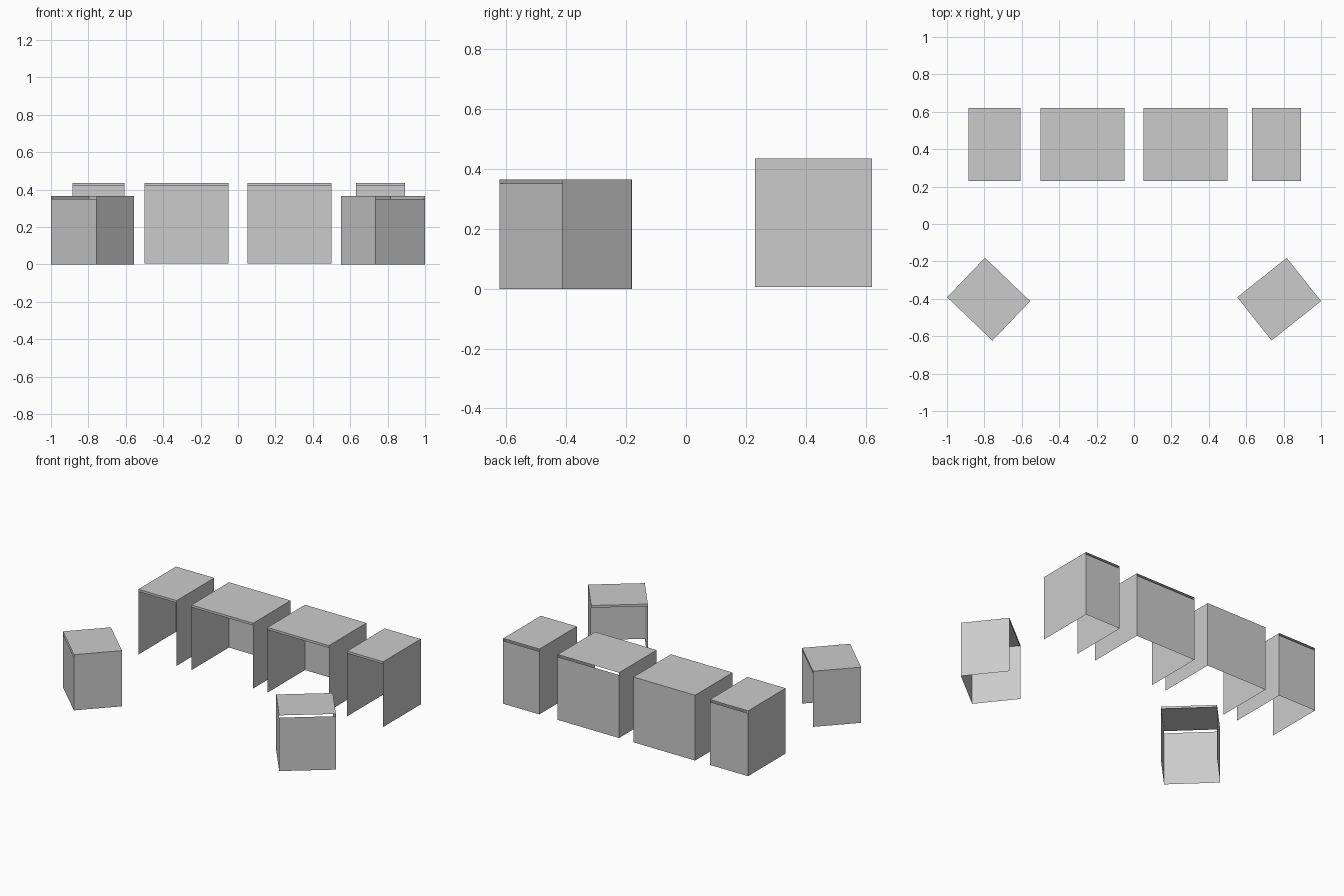
import bpy
import bmesh
from math import radians
from mathutils import Matrix

cube = bpy.data.objects.get("Cube")
if cube:
    bpy.data.objects.remove(cube, do_unlink=True)

grey = bpy.data.materials.new("light_grey")
grey.use_nodes = True
GREY = (0.6, 0.6, 0.6, 1)
grey.diffuse_color = GREY
grey.node_tree.nodes["Principled BSDF"].inputs["Base Color"].default_value = GREY

LIP = 0.015  # height of the front lip and of the slot above the back panel


def desk(name, x, y, width, depth, bottom, top, turn=0, slot=True):
    """Sheet desk, open at its local -y side, with a lip under the top edge."""
    w, d = width / 2, depth / 2
    bm = bmesh.new()

    def sheet(*corners):
        bm.faces.new([bm.verts.new(c) for c in corners])

    def wall(x0, y0, x1, y1, low, high):
        sheet((x0, y0, low), (x1, y1, low), (x1, y1, high), (x0, y0, high))

    # Table top
    sheet((-w, -d, top), (w, -d, top), (w, d, top), (-w, d, top))
    # Side panels
    wall(w, -d, w, d, bottom, top)
    wall(-w, d, -w, -d, bottom, top)
    # Back panel
    wall(w, d, -w, d, bottom, top - LIP if slot else top)
    # Front lip
    wall(-w, -d, w, -d, top - LIP, top)

    bmesh.ops.remove_doubles(bm, verts=bm.verts, dist=0.0001)
    bm.transform(Matrix.Translation((x, y, 0)) @ Matrix.Rotation(radians(turn), 4, "Z"))
    mesh = bpy.data.meshes.new(name)
    bm.to_mesh(mesh)
    bm.free()
    mesh.materials.append(grey)
    bpy.context.collection.objects.link(bpy.data.objects.new(name, mesh))


# Back row of desks
for name, x0, x1, slot in [
    ("back_desk_right_outer", -0.886, -0.608, True),
    ("back_desk_right_inner", -0.501, -0.052, False),
    ("back_desk_left_inner", 0.052, 0.499, True),
    ("back_desk_left_outer", 0.632, 0.894, True),
]:
    desk(name, (x0 + x1) / 2, 0.426, x1 - x0, 0.39, 0.006, 0.435, slot=slot)

# Turned front desks, with their open sides towards the back row
desk("front_desk_right", -0.777, -0.402, 0.335, 0.292, 0, 0.366, turn=136.3)
desk("front_desk_left", 0.776, -0.402, 0.338, 0.295, 0, 0.366, turn=218.5)
